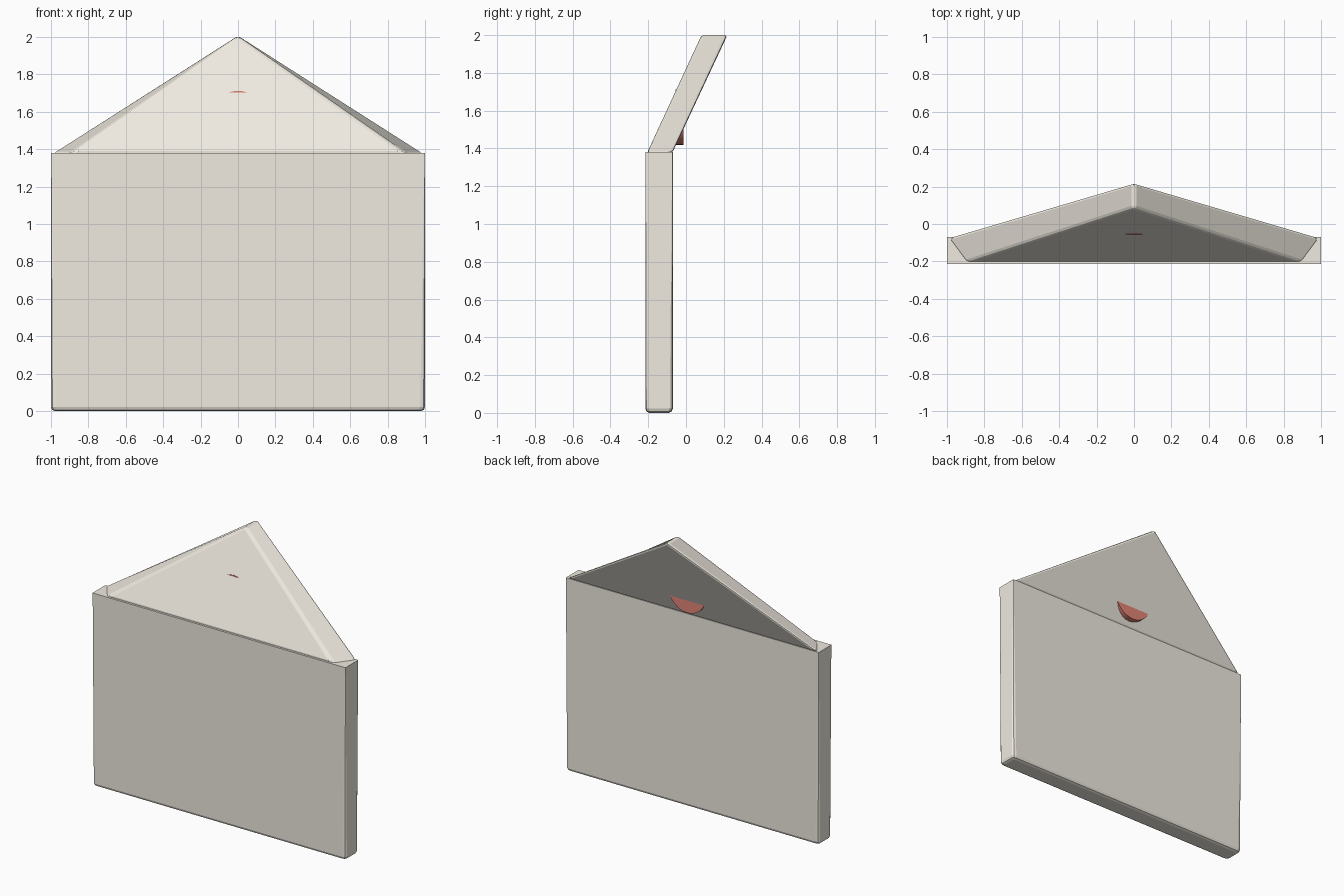
import bpy, bmesh
from math import cos, sin, pi, radians

if "Cube" in bpy.data.objects:
    bpy.data.objects.remove(bpy.data.objects["Cube"])


def make_material(name, color):
    mat = bpy.data.materials.new(name)
    mat.diffuse_color = (*color, 1)
    mat.use_nodes = True
    mat.node_tree.nodes["Principled BSDF"].inputs["Base Color"].default_value = mat.diffuse_color
    return mat


def make_object(name, verts, faces, mat):
    mesh = bpy.data.meshes.new(name)
    mesh.from_pydata(verts, [], faces)
    bm = bmesh.new()
    bm.from_mesh(mesh)
    bmesh.ops.recalc_face_normals(bm, faces=bm.faces)
    bm.to_mesh(mesh)
    bm.free()
    mesh.materials.append(mat)
    obj = bpy.data.objects.new(name, mesh)
    bpy.context.collection.objects.link(obj)
    return obj


def rounded_ring(hx, hy, rx, ry, cy, z, seg=2):
    ring = []
    for q, (sx, sy) in enumerate([(1, 1), (-1, 1), (-1, -1), (1, -1)]):
        for i in range(seg + 1):
            a = (q + i / seg) * pi / 2
            ring.append((sx * (hx - rx) + rx * cos(a), cy + sy * (hy - ry) + ry * sin(a), z))
    return ring


paper = make_material("cream_paper", (0.87, 0.83, 0.75))
red = make_material("red_wax", (0.76, 0.23, 0.18))

# Envelope body: side edges are crisp at the top and rounder toward the bottom
HX, HY, CY, R = 1.0, 0.0725, -0.1425, 0.022
rings = [rounded_ring(HX, HY, 0.003, 0.003, CY, 1.38),
         rounded_ring(HX, HY, 0.026, 0.016, CY, R)]
for i in range(1, 3):
    a = i / 2 * pi / 2
    d = R * (1 - cos(a))
    rings.append(rounded_ring(HX - d, HY - d, 0.026, 0.016, CY, R * (1 - sin(a))))
n = len(rings[0])
faces = [tuple(range(n)), tuple(range((len(rings) - 1) * n, len(rings) * n))]
for r in range(len(rings) - 1):
    for i in range(n):
        j = (i + 1) % n
        faces.append((r * n + i, r * n + j, (r + 1) * n + j, (r + 1) * n + i))
make_object("envelope_body", [v for ring in rings for v in ring], faces, paper)

# Open flap: leaning triangular slab, narrower on the front face
flap = make_object("envelope_flap",
                   [(-0.90, -0.207, 1.375), (0.90, -0.207, 1.375), (0, 0.085, 2.006),
                    (-1.0, -0.073, 1.375), (1.0, -0.073, 1.375), (0, 0.222, 2.006)],
                   [(0, 1, 2), (3, 4, 5), (0, 1, 4, 3), (1, 2, 5, 4), (2, 0, 3, 5)], paper)
bevel = flap.modifiers.new("soft_edges", 'BEVEL')
bevel.width = 0.016
bevel.segments = 2
bevel.limit_method = 'NONE'

# Wax seal: upright disc sunk through the flap
bpy.ops.mesh.primitive_cylinder_add(vertices=32, radius=0.147, depth=0.043,
                                    location=(0, -0.0335, 1.565),
                                    rotation=(radians(90), 0, 0))
seal = bpy.context.object
seal.name = "wax_seal"
bpy.ops.object.shade_smooth_by_angle(angle=radians(30))
seal.data.materials.append(red)
